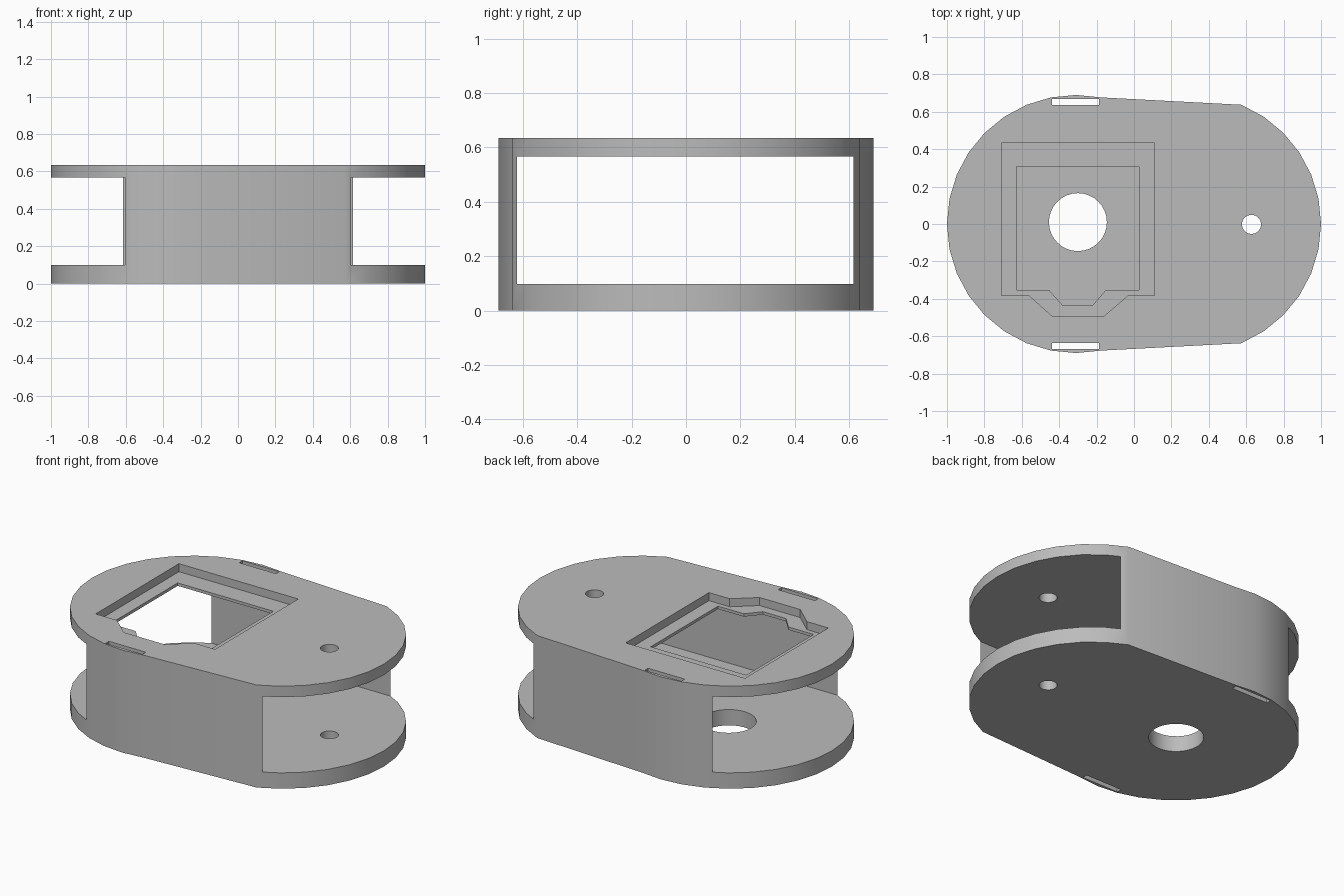
import bpy, bmesh
from math import cos, sin, radians

if "Cube" in bpy.data.objects:
    bpy.data.objects.remove(bpy.data.objects["Cube"], do_unlink=True)

HEIGHT, FLOOR_TOP, ROOF_BOTTOM, RECESS_FLOOR = 0.635, 0.098, 0.567, 0.585
RADIUS, END_X, STEP = 0.69, 0.31, 11.25

grey = bpy.data.materials.new("plain grey")
grey.use_nodes = True
colour = (0.5, 0.5, 0.5, 1)
grey.diffuse_color = colour
grey.node_tree.nodes["Principled BSDF"].inputs["Base Color"].default_value = colour


def arc(cx, cy, r, first, last, step=STEP):
    """Points on an arc; angles are counted in steps."""
    return [(cx + r * cos(radians(i * step)), cy + r * sin(radians(i * step)))
            for i in range(first, last + 1)]


def prism(name, outline, z0, z1):
    """Extrude a closed outline from z0 to z1."""
    bm = bmesh.new()
    face = bm.faces.new([bm.verts.new((x, y, z0)) for x, y in outline])
    top = bmesh.ops.extrude_face_region(bm, geom=[face])["geom"]
    bmesh.ops.translate(bm, vec=(0, 0, z1 - z0),
                        verts=[v for v in top if isinstance(v, bmesh.types.BMVert)])
    bmesh.ops.recalc_face_normals(bm, faces=bm.faces)
    mesh = bpy.data.meshes.new(name)
    bm.to_mesh(mesh)
    bm.free()
    mesh.materials.append(grey)
    obj = bpy.data.objects.new(name, mesh)
    bpy.context.collection.objects.link(obj)
    return obj


def rect(x0, x1, y0, y1):
    return [(x0, y0), (x1, y0), (x1, y1), (x0, y1)]


def notched(x0, x1, y0, y1, a, b, c, d, low):
    """Rectangle with a tapered notch on its front side."""
    return [(x0, y0), (a, y0), (b, low), (c, low), (d, y0), (x1, y0), (x1, y1), (x0, y1)]


# Rounded body, with the two ends joined by slightly tapering sides
body = prism("housing_body", arc(END_X, 0, RADIUS, -6, 6) + arc(-END_X, 0, RADIUS, 7, 25),
             0, HEIGHT)

above = HEIGHT + 0.1
cutters = [
    # Open space between the floor and roof plates
    prism("cavity_cutter", rect(-1.2, 1.2, -0.622, 0.616), FLOOR_TOP, ROOF_BOTTOM),
    # Stepped opening in the roof
    prism("recess_cutter", notched(-0.708, 0.11, -0.382, 0.433,
                                   -0.561, -0.438, -0.16, -0.032, -0.492), RECESS_FLOOR, above),
    prism("opening_cutter", notched(-0.628, 0.027, -0.352, 0.307,
                                    -0.455, -0.38, -0.222, -0.15, -0.436), 0.3, above),
    # Large floor hole and the small hole through both plates
    prism("floor_hole_cutter", arc(-0.3, 0.01, 0.155, 0, 31), -0.1, 0.3),
    prism("small_hole_cutter", arc(0.628, -0.002, 0.051, 0, 31), -0.1, above),
]
# Strap slots through the side walls
for side in (-1, 1):
    cutters.append(prism("slot_cutter", rect(-0.438, -0.186, side * 0.653 - 0.016,
                                             side * 0.653 + 0.016), -0.1, above))

bpy.ops.object.select_all(action="DESELECT")
bpy.context.view_layer.objects.active = body
body.select_set(True)
for cutter in cutters:
    cutter.hide_render = True
    mod = body.modifiers.new(cutter.name, "BOOLEAN")
    mod.operation = "DIFFERENCE"
    mod.solver = "EXACT"
    mod.object = cutter
    bpy.ops.object.modifier_apply(modifier=mod.name)
    bpy.data.objects.remove(cutter, do_unlink=True)

bpy.ops.object.shade_smooth_by_angle(angle=radians(30))
